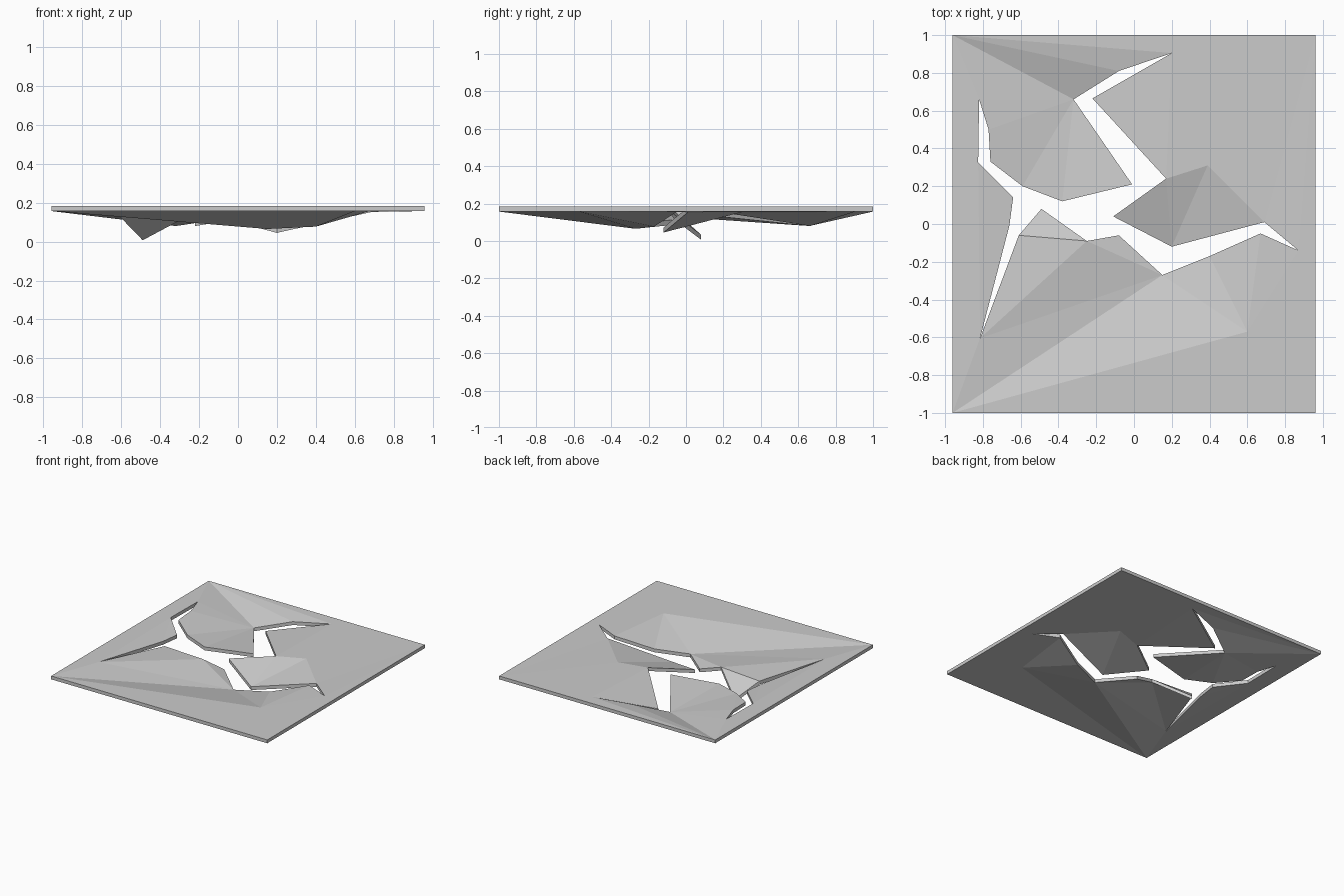
import bpy, bmesh
from mathutils import Vector
from mathutils.geometry import delaunay_2d_cdt

if "Cube" in bpy.data.objects:
    bpy.data.objects.remove(bpy.data.objects["Cube"])

TOP, THICK = 0.184, 0.027

# Crack outline: x, y and how far the broken edge sags
crack = [
    (-0.82, 0.66, 0), (-0.77, 0.50, 0), (-0.76, 0.33, 0.005), (-0.59, 0.20, 0.03),
    (-0.38, 0.12, 0.04), (-0.01, 0.21, 0.03), (-0.32, 0.66, 0.077), (-0.08, 0.81, 0.02),
    (0.20, 0.905, 0), (-0.22, 0.665, 0.077), (0.17, 0.24, 0.012), (-0.11, 0.04, 0.03),
    (0.20, -0.12, 0.112), (0.69, 0.01, 0.004), (0.87, -0.14, 0), (0.67, -0.05, 0.002),
    (0.40, -0.17, 0.08), (0.15, -0.27, 0.092), (-0.08, -0.06, 0.07), (-0.25, -0.09, 0.022),
    (-0.49, 0.08, 0.15), (-0.61, -0.06, 0.026), (-0.815, -0.605, 0), (-0.66, -0.01, 0.02),
    (-0.64, 0.14, 0.02), (-0.825, 0.325, 0),
]
# Slab corners and two points where the bending starts
corners = [(-0.96, -1, 0), (0.96, -1, 0), (0.96, 1, 0), (-0.96, 1, 0)]
bend_points = [(0.60, -0.57, 0), (0.39, 0.31, 0)]


def inside_crack(p):
    hit = False
    for (x1, y1, _), (x2, y2, _) in zip(crack, crack[1:] + crack[:1]):
        if (y1 > p.y) != (y2 > p.y) and p.x < x1 + (p.y - y1) * (x2 - x1) / (y2 - y1):
            hit = not hit
    return hit


# Triangulate the slab around the crack
points = crack + corners + bend_points
n = len(crack)
edges = [(i, (i + 1) % n) for i in range(n)]
edges += [(n + i, n + (i + 1) % 4) for i in range(4)]
verts, _, faces, source, _, _ = delaunay_2d_cdt(
    [Vector(p[:2]) for p in points], edges, [], 0, 1e-5)

bm = bmesh.new()
bv = [bm.verts.new((v.x, v.y, TOP - (points[s[0]][2] if s else 0)))
      for v, s in zip(verts, source)]
for f in faces:
    centre = sum((verts[i] for i in f), Vector((0, 0))) / len(f)
    if not inside_crack(centre):
        bm.faces.new([bv[i] for i in f])

# Give the slab its thickness
ext = bmesh.ops.extrude_face_region(bm, geom=bm.faces[:], use_keep_orig=True)
low = [g for g in ext["geom"] if isinstance(g, bmesh.types.BMVert)]
bmesh.ops.translate(bm, verts=low, vec=(0, 0, -THICK))
bmesh.ops.recalc_face_normals(bm, faces=bm.faces[:])

mesh = bpy.data.meshes.new("cracked_slab")
bm.to_mesh(mesh)
bm.free()
slab = bpy.data.objects.new("cracked_slab", mesh)
bpy.context.collection.objects.link(slab)
